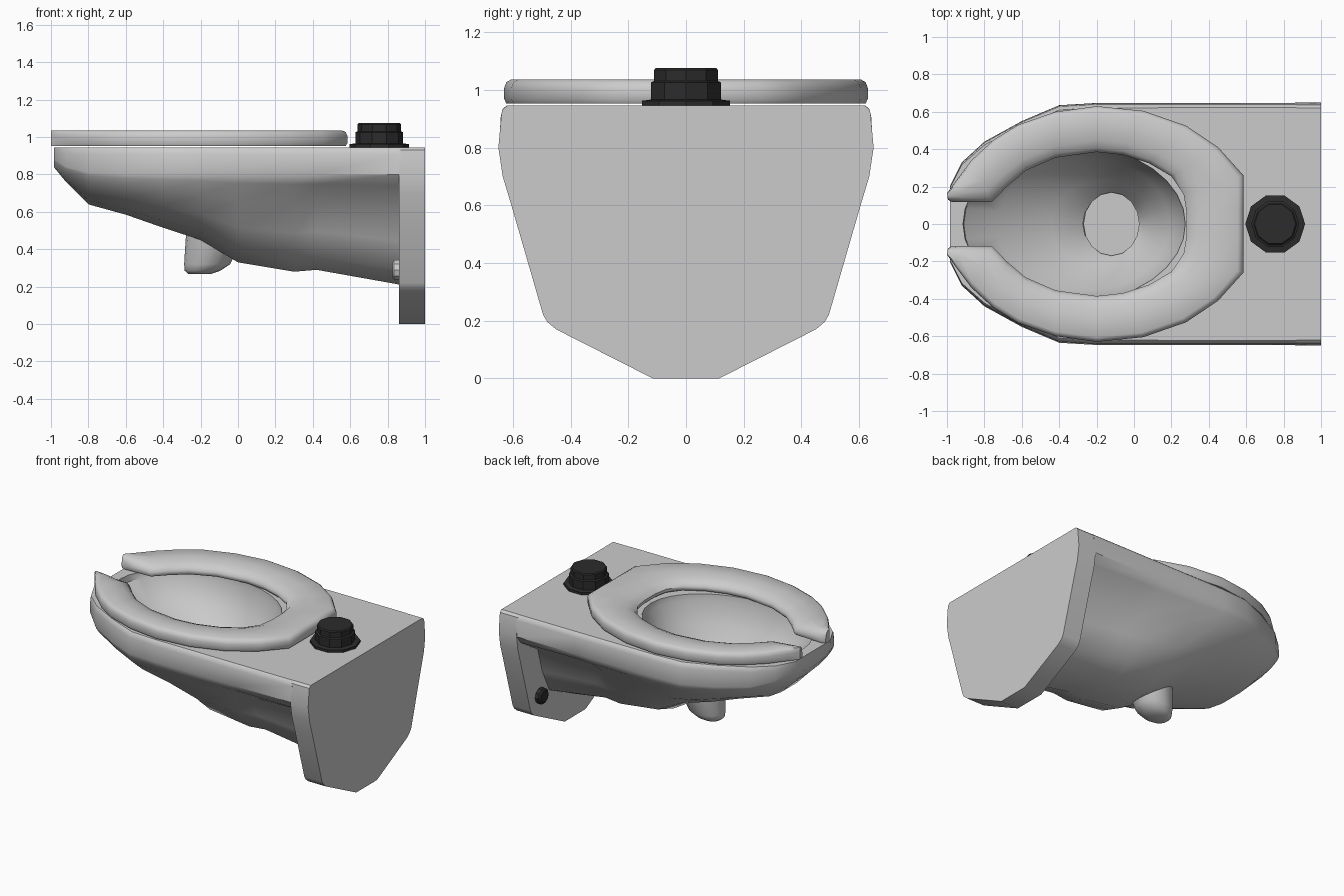
import bpy, bmesh, math

cube = bpy.data.objects.get("Cube")
if cube:
    bpy.data.objects.remove(cube, do_unlink=True)


def material(name, rgb):
    m = bpy.data.materials.new(name)
    m.use_nodes = True
    m.diffuse_color = (*rgb, 1)
    m.node_tree.nodes["Principled BSDF"].inputs["Base Color"].default_value = (*rgb, 1)
    return m


porcelain = material("porcelain_grey", (0.6, 0.6, 0.6))
black = material("dark_fitting", (0.025, 0.025, 0.025))


def loft(name, rings, mat, angle=40):
    """Skin a list of closed rings and cap both ends."""
    bm = bmesh.new()
    rows = [[bm.verts.new(p) for p in ring] for ring in rings]
    n = len(rows[0])
    for a, b in zip(rows, rows[1:]):
        for i in range(n):
            j = (i + 1) % n
            bm.faces.new((a[i], a[j], b[j], b[i]))
    bm.faces.new(rows[0])
    bm.faces.new(rows[-1])
    bmesh.ops.recalc_face_normals(bm, faces=bm.faces)
    mesh = bpy.data.meshes.new(name)
    bm.to_mesh(mesh)
    bm.free()
    ob = bpy.data.objects.new(name, mesh)
    bpy.context.collection.objects.link(ob)
    mesh.materials.append(mat)
    smooth(ob, angle)
    return ob


def smooth(ob, angle):
    bpy.ops.object.select_all(action='DESELECT')
    ob.select_set(True)
    bpy.context.view_layer.objects.active = ob
    bpy.ops.object.shade_smooth_by_angle(angle=math.radians(angle))


def mirrored(half, x):
    """Closed section at x from half-profile points (y, z)."""
    return [(x, y, z) for y, z in half] + [(x, -y, z) for y, z in reversed(half)]


def disc(x, y, z, rx, ry, n):
    return [(x + rx * math.cos(math.tau * i / n), y + ry * math.sin(math.tau * i / n), z)
            for i in range(n)]


# Bowl body: x, half width, side z, bottom z, undercut amount
TOP = 0.945
stations = [
    (-0.985, 0.20, 0.88, 0.84, 0), (-0.92, 0.33, 0.84, 0.76, 0),
    (-0.80, 0.44, 0.81, 0.64, 0), (-0.60, 0.55, 0.80, 0.585, 0),
    (-0.40, 0.635, 0.80, 0.515, 0), (-0.20, 0.647, 0.80, 0.45, 0.1),
    (0.0, 0.647, 0.80, 0.33, 0.3), (0.30, 0.648, 0.80, 0.28, 0.6),
    (0.42, 0.648, 0.80, 0.29, 0.75), (0.87, 0.648, 0.80, 0.21, 1),
]
# drop fraction, width at the bowl, width at the wall
belly = [(0.1, 0.98, 0.93), (0.3, 0.92, 0.64), (0.6, 0.76, 0.56), (0.87, 0.5, 0.44), (1, 0.2, 0.2)]


def body_section(x, w, side, bottom, cut):
    half = [(w * 0.96, TOP), (w * 0.98, TOP - 0.012), (w * 0.99, TOP - 0.035), (w, side)]
    half += [(w * (f + (r - f) * cut), side + (bottom - side) * t) for t, f, r in belly]
    return mirrored(half, x)


body = loft("bowl_body", [body_section(*s) for s in stations], porcelain)

# Basin hollow: z, centre x, x radius, y radius
basin = [(1.0, -0.32, 0.6, 0.42), (0.9, -0.32, 0.59, 0.415), (0.75, -0.27, 0.46, 0.36),
         (0.6, -0.17, 0.27, 0.23), (0.46, -0.08, 0.11, 0.11), (0.42, -0.08, 0.08, 0.08)]
cutter = loft("basin_cutter", [disc(cx, 0, z, rx, ry, 32) for z, cx, rx, ry in basin], porcelain)
mod = body.modifiers.new("basin", 'BOOLEAN')
mod.operation = 'DIFFERENCE'
mod.solver = 'EXACT'
mod.object = cutter
bpy.context.view_layer.objects.active = body
bpy.ops.object.modifier_apply(modifier=mod.name)
bpy.data.objects.remove(cutter, do_unlink=True)
smooth(body, 40)

# Wall plate
plate_half = [(0.62, TOP), (0.637, 0.93), (0.64, 0.91), (0.65, 0.8), (0.635, 0.7), (0.605, 0.6),
              (0.495, 0.22), (0.48, 0.195), (0.45, 0.17), (0.115, 0)]
loft("wall_plate", [mirrored(plate_half, x) for x in (0.862, 1.0)], porcelain, 30)

# Trap bulge beneath the bowl
bulge = [(0.55, -0.12, 0.15, 0.17), (0.45, -0.13, 0.15, 0.14), (0.32, -0.165, 0.123, 0.11),
         (0.285, -0.19, 0.095, 0.085), (0.268, -0.205, 0.06, 0.055)]
loft("trap_bulge", [disc(cx, 0, z, rx, ry, 16) for z, cx, rx, ry in bulge], porcelain, 60)

# Open-front seat: matching outer and inner outlines of one side, front to back
outer = [(-0.985, 0.185), (-0.96, 0.22), (-0.87, 0.34), (-0.75, 0.45), (-0.62, 0.53), (-0.42, 0.6),
         (-0.2, 0.63), (0.05, 0.605), (0.28, 0.525), (0.45, 0.41), (0.585, 0.26)]
inner = [(-0.975, 0.118), (-0.9, 0.118), (-0.76, 0.118), (-0.68, 0.2), (-0.58, 0.285), (-0.42, 0.355),
         (-0.2, 0.385), (-0.06, 0.37), (0.08, 0.325), (0.2, 0.255), (0.265, 0.16)]
outer.insert(0, (-1.0, 0.165))
inner.insert(0, (-0.995, 0.13))
outer.append((0.585, 0.07))
inner.append((0.282, 0.06))
profile = [(0.03, 0.953), (0, 0.968), (0, 1.005), (0.03, 1.026), (0.1, 1.036), (0.5, 1.036),
           (0.75, 1.026), (0.92, 1.008), (1, 0.985), (1, 0.965), (0.96, 0.953)]


def seat_section(o, i, sign):
    return [(o[0] + (i[0] - o[0]) * t, sign * (o[1] + (i[1] - o[1]) * t), z) for t, z in profile]


pairs = list(zip(outer, inner))
loft("seat", [seat_section(o, i, 1) for o, i in pairs]
     + [seat_section(o, i, -1) for o, i in reversed(pairs)], porcelain, 45)

# Flush inlet: flange, collar and cap
steps = [(0.94, 0.16), (0.962, 0.16), (0.966, 0.128), (1.025, 0.128), (1.03, 0.117),
         (1.068, 0.117), (1.075, 0.11)]
loft("flush_inlet", [disc(0.755, 0, z, r, r, 10) for z, r in steps], black, 20)

# Mounting bolts on the wall plate
for name, y, mat in (("front_bolt", -0.39, porcelain), ("back_bolt", 0.39, black)):
    rings = [[(x, y + a, 0.29 + b) for a, b, _ in disc(0, 0, 0, r, r, 10)]
             for x, r in ((0.87, 0.055), (0.835, 0.055), (0.825, 0.042))]
    loft(name, rings, mat, 30)
